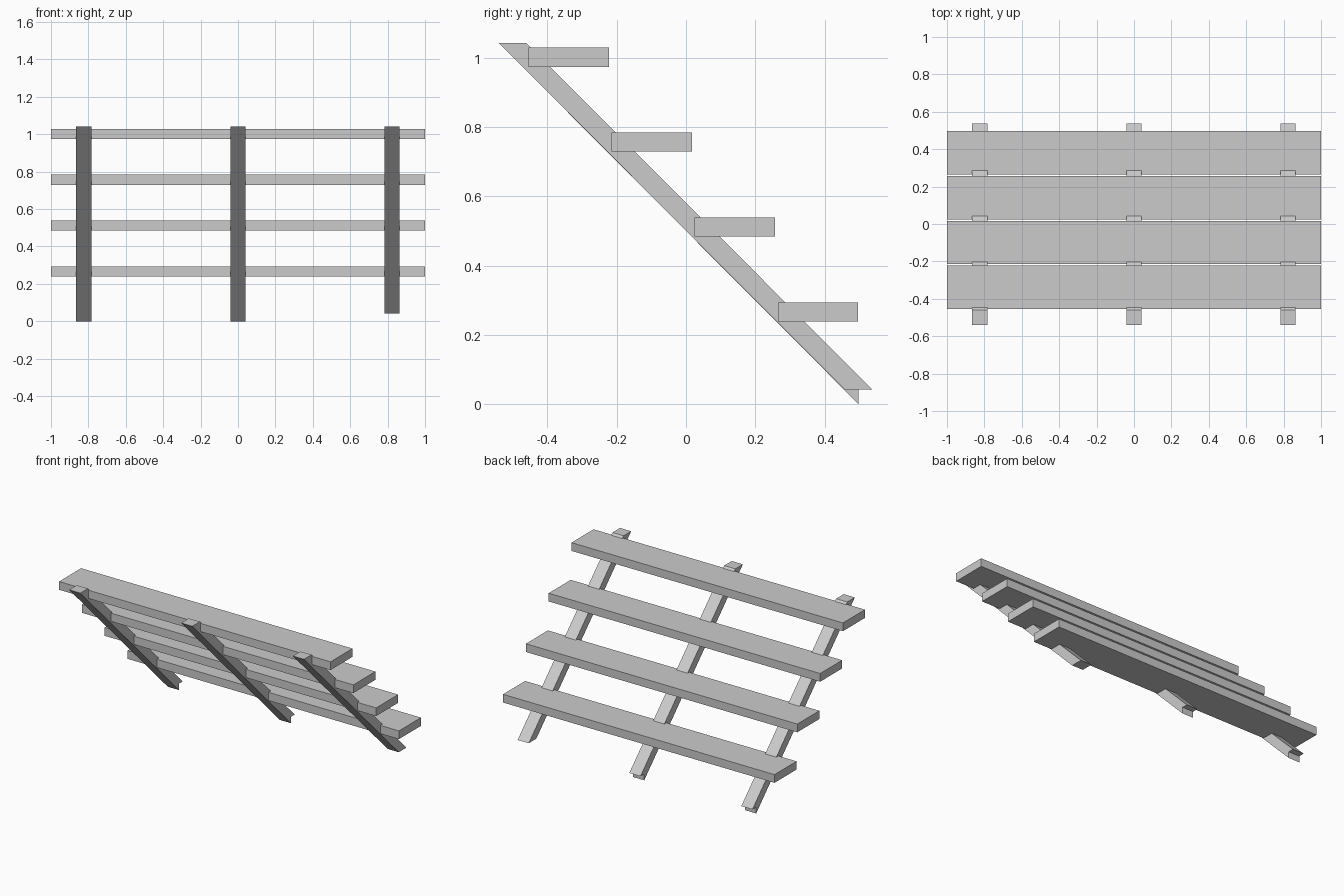
import bpy
import bmesh

if "Cube" in bpy.data.objects:
    bpy.data.objects.remove(bpy.data.objects["Cube"])


def extrude_profile(name, profile, x0, x1):
    """Solid from a (y, z) outline, extruded along x."""
    bm = bmesh.new()
    face = bm.faces.new([bm.verts.new((x0, y, z)) for y, z in profile])
    ext = bmesh.ops.extrude_face_region(bm, geom=[face])
    verts = [g for g in ext["geom"] if isinstance(g, bmesh.types.BMVert)]
    bmesh.ops.translate(bm, verts=verts, vec=(x1 - x0, 0, 0))
    bmesh.ops.recalc_face_normals(bm, faces=bm.faces)
    mesh = bpy.data.meshes.new(name)
    bm.to_mesh(mesh)
    bm.free()
    obj = bpy.data.objects.new(name, mesh)
    bpy.context.collection.objects.link(obj)
    return obj


# Treads: four full-width planks descending towards the back
for i in range(4):
    y, z = -0.455 + 0.24 * i, 0.974 - 0.245 * i
    extrude_profile(f"tread_{i + 1}",
                    [(y, z), (y + 0.232, z), (y + 0.232, z + 0.055), (y, z + 0.055)],
                    -1.0, 1.0)

# Sloping stringers: two have a stepped foot reaching the ground, one is cut level
top = [(-0.46, 1.042), (-0.54, 1.042)]
stepped_foot = [(0.498, 0.0), (0.498, 0.042), (0.538, 0.042)]
level_foot = [(0.458, 0.042), (0.538, 0.042)]
for name, x, foot in (("left_stringer", -0.825, stepped_foot),
                      ("middle_stringer", 0.0, stepped_foot),
                      ("right_stringer", 0.823, level_foot)):
    extrude_profile(name, top + foot, x - 0.041, x + 0.041)
